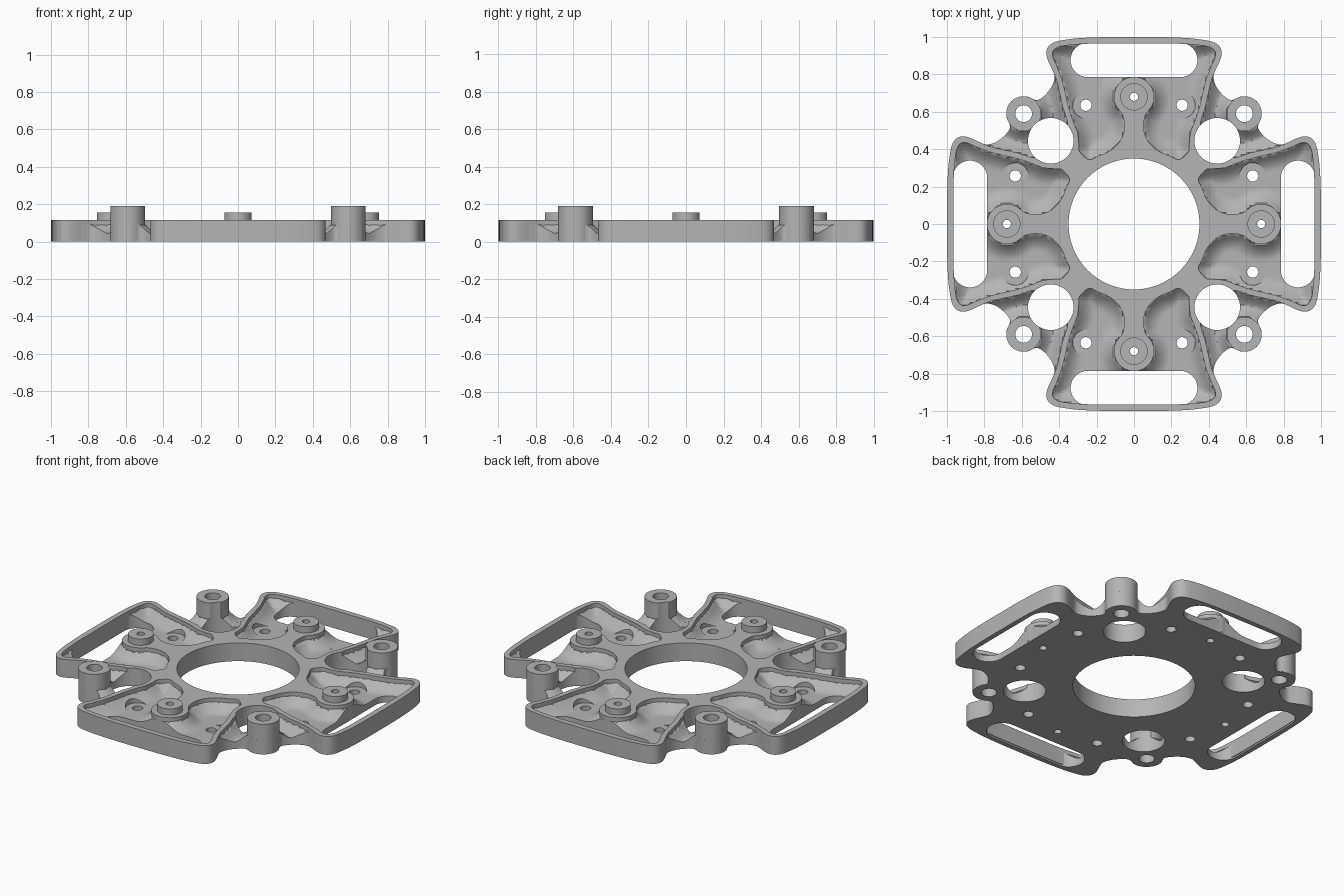
import bpy, bmesh, math
from mathutils import Vector, kdtree

if "Cube" in bpy.data.objects:
    bpy.data.objects.remove(bpy.data.objects["Cube"], do_unlink=True)

RIM, FLOOR = 0.115, 0.04
POST, HOLE = 0.59, 0.445
metal = bpy.data.materials.new("grey metal")
metal.use_nodes = True
metal.diffuse_color = (0.46, 0.46, 0.46, 1)
metal.node_tree.nodes["Principled BSDF"].inputs["Base Color"].default_value = (0.46, 0.46, 0.46, 1)


def spline(pts, n=8):
    """Closed smooth loop through the points."""
    out, k = [], len(pts)
    for i in range(k):
        a, b, c, d = (Vector(pts[(i + j) % k]) for j in (-1, 0, 1, 2))
        for s in range(n):
            t = s / n
            out.append(b + (c - a) * t / 2 + (a * 2 - b * 5 + c * 4 - d) * t * t / 2
                       + (b * 3 - a - c * 3 + d) * t ** 3 / 2)
    return out


def turn(p, q):
    """Quarter turns about the centre."""
    x, y = p
    for _ in range(q % 4):
        x, y = -y, x
    return Vector((x, y))


def eightfold(octant):
    """Octant points from +y to the diagonal, repeated clockwise."""
    quarter = octant + [(y, x) for x, y in reversed(octant[1:])]
    return [turn(p, -q) for q in range(4) for p in quarter]


def circle(x, y, r, n=48, start=0, end=360):
    angles = [math.radians(start + (end - start) * i / n) for i in range(n)]
    return [Vector((x + r * math.cos(a), y + r * math.sin(a))) for a in angles]


def prisms(name, loops):
    """One object from (loop, bottom, top) prisms."""
    bm = bmesh.new()
    for loop, z0, z1 in loops:
        face = bm.faces.new([bm.verts.new((p[0], p[1], z0)) for p in loop])
        new = bmesh.ops.extrude_face_region(bm, geom=[face])["geom"]
        for v in new:
            if isinstance(v, bmesh.types.BMVert):
                v.co.z = z1
    return finish(name, bm)


def finish(name, bm):
    bmesh.ops.recalc_face_normals(bm, faces=bm.faces)
    mesh = bpy.data.meshes.new(name)
    bm.to_mesh(mesh)
    bm.free()
    mesh.materials.append(metal)
    ob = bpy.data.objects.new(name, mesh)
    bpy.context.collection.objects.link(ob)
    return ob


def activate(ob):
    bpy.ops.object.select_all(action="DESELECT")
    ob.select_set(True)
    bpy.context.view_layer.objects.active = ob


def boolean(ob, cutter, op="DIFFERENCE"):
    activate(ob)
    mod = ob.modifiers.new("cut", "BOOLEAN")
    mod.operation, mod.solver, mod.object = op, "EXACT", cutter
    bpy.ops.object.modifier_apply(modifier=mod.name)


def around(x, y, r):
    return [circle(*turn((x, y), q), r) for q in range(4)]


# Outlines: arm end shared by the rim and the floor
arm_end = [(0, 1), (0.1, 1), (0.2, 0.998), (0.3, 0.993), (0.38, 0.983), (0.43, 0.97),
           (0.46, 0.945), (0.469, 0.91), (0.458, 0.87), (0.437, 0.825)]
rim_loop = spline(eightfold(arm_end + [(0.415, 0.77), (0.398, 0.7), (0.38, 0.62),
                                       (0.356, 0.54), (0.37, 0.47), (0.42, 0.42)]))
ear = [tuple(p) for p in circle(POST, POST, 0.093, 4, 125, 45)]
floor_loop = spline(eightfold(arm_end + [(0.425, 0.785), (0.44, 0.735), (0.473, 0.692),
                                         (0.51, 0.664)] + ear + [(0.656, 0.656)]))

# Pocket in each arm, wrapping the spoke and its boss
boss = [tuple(p) for p in circle(0, 0.68, 0.107, 8, -42, 90)]
half = [(0, 0.965), (0.12, 0.965), (0.24, 0.964), (0.34, 0.957), (0.4, 0.947), (0.432, 0.925),
        (0.434, 0.895), (0.415, 0.85), (0.388, 0.78), (0.367, 0.7), (0.348, 0.62),
        (0.325, 0.55), (0.302, 0.49), (0.295, 0.43), (0.29, 0.385), (0.24, 0.345),
        (0.19, 0.365), (0.135, 0.388), (0.085, 0.43), (0.058, 0.48), (0.052, 0.53),
        (0.06, 0.58)] + boss + [(0, 0.787)]
pocket = spline(half + [(-x, y) for x, y in reversed(half[1:-1])])
pockets = [[turn(p, q) for p in pocket] for q in range(4)]

# Cutters
holes = [circle(0, 0, 0.35, 96)]
for spec in ((HOLE, HOLE, 0.122), (POST, POST, 0.045), (0, 0.68, 0.022),
             (0.257, 0.635, 0.03), (-0.257, 0.635, 0.03)):
    holes += around(*spec)
hole_cutter = prisms("hole_cutter", [(h, -0.3, 0.4) for h in holes])
pocket_cutter = prisms("pocket_cutter", [(p, -0.3, 0.4) for p in pockets])
slot = [Vector((x + 0.247 * sx, y)) for sx, a in ((1, -90), (-1, 90))
        for x, y in circle(0, 0.877, 0.092, 24, a, a + 180)]
slot_cutter = prisms("slot_cutter", [([turn(p, q) for p in slot], -0.3, 0.4) for q in range(4)])
relief_cutter = prisms("relief_cutter", [(c, FLOOR, 0.4) for s in (-1, 1)
                                         for c in around(0.257 * s, 0.635, 0.07)])
outline_cutter = prisms("outline_cutter", [(floor_loop, 0, 0.4)])

# Raised rim, ring and spokes
rim = prisms("raised_rim", [(rim_loop, 0.01, RIM)])
boolean(rim, pocket_cutter)
boolean(rim, hole_cutter)

# Floor with a fillet sweeping up to every raised edge
edges = rim_loop + [p for loop in pockets + around(POST, POST, 0.093) for p in loop]
tree = kdtree.KDTree(len(edges))
for i, p in enumerate(edges):
    tree.insert((p.x, p.y, 0), i)
tree.balance()
bm = bmesh.new()
bmesh.ops.create_grid(bm, x_segments=170, y_segments=170, size=1.05)
top = list(bm.verts)
new = bmesh.ops.extrude_face_region(bm, geom=list(bm.faces))["geom"]
for v in new:
    if isinstance(v, bmesh.types.BMVert):
        d = tree.find((v.co.x, v.co.y, 0))[2]
        v.co.z = FLOOR + 0.055 * max(0, 1 - d / 0.09) ** 2
for v in top:
    v.co.z = -0.1
bmesh.ops.triangulate(bm, faces=bm.faces)
floor = finish("floor_plate", bm)
for cutter, op in ((outline_cutter, "INTERSECT"), (relief_cutter, "DIFFERENCE"),
                   (slot_cutter, "DIFFERENCE"), (hole_cutter, "DIFFERENCE")):
    boolean(floor, cutter, op)

# Corner posts and boss caps
posts = prisms("corner_posts", [(c, 0.005, 0.19) for c in around(POST, POST, 0.093)])
caps = prisms("boss_caps", [(c, RIM - 0.02, 0.155) for c in around(0, 0.68, 0.073)])
for ob in (posts, caps):
    boolean(ob, hole_cutter)

for ob in (rim, floor, posts, caps):
    activate(ob)
    bpy.ops.object.shade_smooth_by_angle(angle=math.radians(35))
for cutter in (hole_cutter, pocket_cutter, slot_cutter, relief_cutter, outline_cutter):
    bpy.data.objects.remove(cutter, do_unlink=True)
